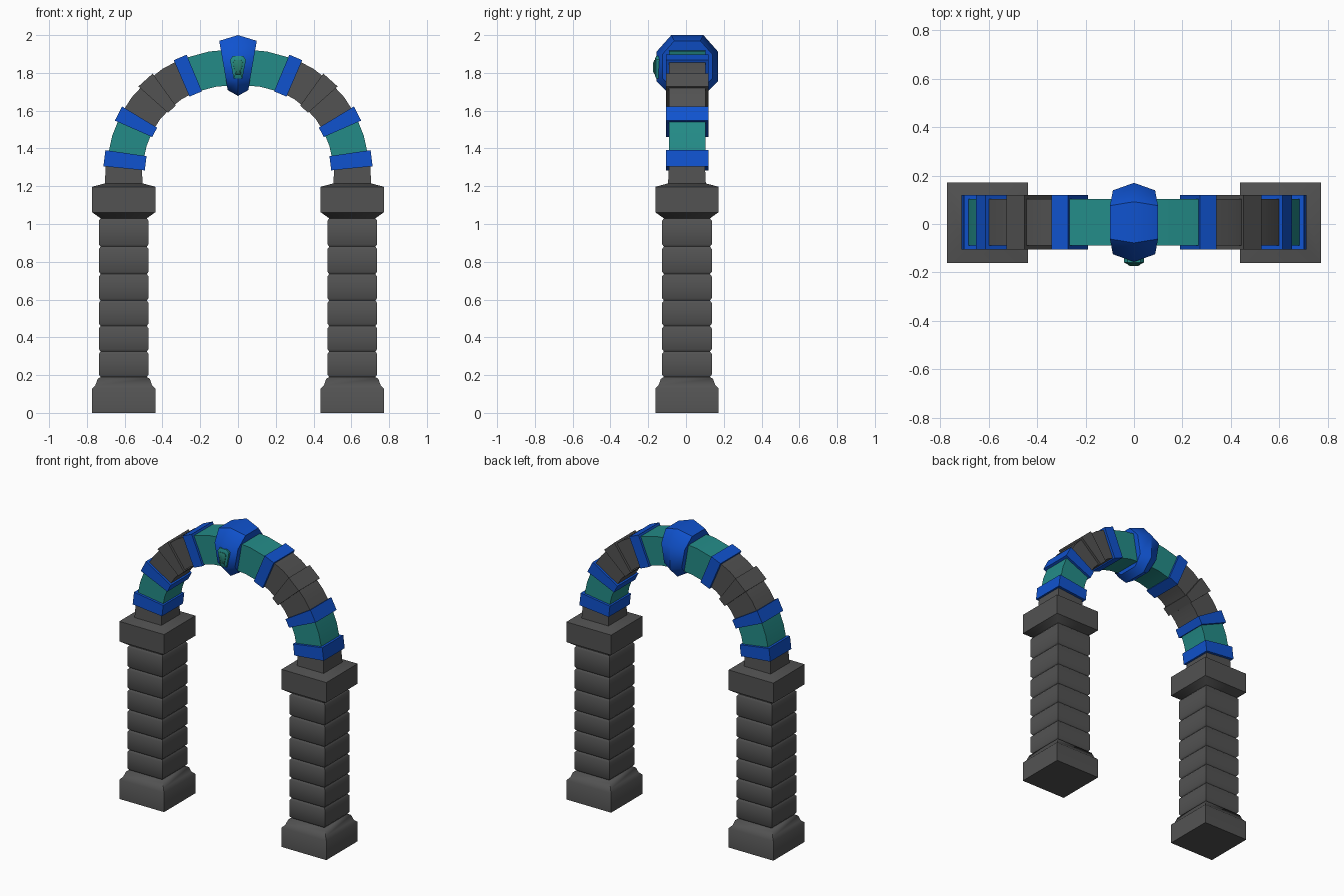
import bpy, bmesh, math
from mathutils import Vector

cube = bpy.data.objects.get("Cube")
if cube:
    bpy.data.objects.remove(cube, do_unlink=True)


def material(name, rgb):
    m = bpy.data.materials.new(name)
    m.use_nodes = True
    col = (*rgb, 1)
    m.diffuse_color = col
    m.node_tree.nodes["Principled BSDF"].inputs["Base Color"].default_value = col
    return m


STONE = material("dark stone", (0.085, 0.085, 0.085))
BLUE = material("blue", (0.005, 0.085, 0.62))
TEAL = material("teal", (0.017, 0.26, 0.245))
GEM = material("gem green", (0.02, 0.21, 0.16))


def loft(name, rings, mat, angle=30):
    """Skin a list of closed rings and cap both ends."""
    bm = bmesh.new()
    loops = [[bm.verts.new(p) for p in ring] for ring in rings]
    n = len(loops[0])
    for a, b in zip(loops, loops[1:]):
        for i in range(n):
            j = (i + 1) % n
            bm.faces.new((a[i], a[j], b[j], b[i]))
    bm.faces.new(loops[0])
    bm.faces.new(loops[-1])
    bmesh.ops.recalc_face_normals(bm, faces=bm.faces)
    mesh = bpy.data.meshes.new(name)
    bm.to_mesh(mesh)
    bm.free()
    mesh.materials.append(mat)
    obj = bpy.data.objects.new(name, mesh)
    bpy.context.collection.objects.link(obj)
    bpy.ops.object.select_all(action='DESELECT')
    obj.select_set(True)
    bpy.context.view_layer.objects.active = obj
    bpy.ops.object.shade_smooth_by_angle(angle=math.radians(angle))
    return obj


def square(x, z, h, y=0.005):
    return [(x + a * h, y + b * h, z) for a, b in ((-1, -1), (1, -1), (1, 1), (-1, 1))]


def arch_ring(side, station, thick, depth, y, shift_out=0, shift_in=0):
    """Rectangle across the arch at a station, optionally shifted along it."""
    x, z, deg = station
    a = math.radians(deg)
    out, along = Vector((math.cos(a), 0, math.sin(a))), Vector((-math.sin(a), 0, math.cos(a)))
    mid = Vector((x, y, z))
    ring = []
    for r, d in ((-1, -1), (1, -1), (1, 1), (-1, 1)):
        p = mid + out * r * thick + along * (shift_out if r > 0 else shift_in)
        ring.append((side * p.x, p.y + d * depth, p.z))
    return ring


# Pillar profile: (half width, height)
profile = [(0.167, 0), (0.167, 0.13), (0.15, 0.147), (0.138, 0.18), (0.122, 0.19)]
joints = [0.19, 0.325, 0.46, 0.595, 0.735, 0.88, 1.03]
for z0, z1 in zip(joints, joints[1:]):
    profile += [(0.132, z0 + 0.013), (0.132, z1 - 0.013), (0.122, z1)]
profile += [(0.132, 1.037), (0.167, 1.062), (0.167, 1.197), (0.1, 1.215), (0.094, 1.33)]

# Arch centre line: (x, z, direction of the outward normal in degrees)
path = [(0.598, 1.335, 7), (0.575, 1.44, 17), (0.537, 1.535, 27.5), (0.487, 1.613, 38),
        (0.42, 1.685, 48), (0.348, 1.742, 58), (0.265, 1.785, 67), (0.135, 1.82, 79), (0, 1.832, 90)]
sections = [("lower_arch", 0, 3, TEAL), ("middle_arch", 2, 7, STONE), ("upper_arch", 6, 9, TEAL)]
# Bands: name, station, half thickness, outer and inner half width, material
bands = [("lower_band", 0, 0.11, 0.043, 0.038, BLUE), ("shoulder_band", 2, 0.108, 0.042, 0.028, BLUE),
         ("stone_band", 4, 0.104, 0.051, 0.028, STONE), ("upper_band", 6, 0.105, 0.037, 0.036, BLUE)]

for side, label in ((1, "left_"), (-1, "right_")):
    loft(label + "pillar", [square(side * 0.605, z, h) for h, z in profile], STONE, 50)
    for name, a, b, mat in sections:
        loft(label + name, [arch_ring(side, s, 0.095, 0.096, 0.007) for s in path[a:b]], mat, 15)
    for name, i, thick, w_out, w_in, mat in bands:
        rings = [arch_ring(side, path[i], thick, 0.112, 0.007, k * w_out, k * w_in) for k in (-1, 1)]
        loft(label + name, rings, mat)

# Keystone: octagonal drum with a raised middle, narrowing downwards
octagon = [(0.085, 0.16), (0.163, 0.072), (0.163, -0.085), (0.085, -0.162),
           (-0.085, -0.162), (-0.163, -0.085), (-0.163, 0.072), (-0.085, 0.16)]
rings = []
for k in (-1, 0, 1):
    scale = 0.81 if k else 1
    rings.append([(k * (0.077 + 0.14 * dz), 0.007 + dy * scale, 1.84 + dz * scale) for dy, dz in octagon])
loft("keystone", rings, BLUE, 42)

# Shield gem on the keystone front, with a raised inner facet
shield = [(-0.027, 0.06), (0.027, 0.06), (0.042, 0.04), (0.023, -0.06), (-0.023, -0.06), (-0.042, 0.04)]


def shield_ring(scale, y):
    return [(x * scale, y, 1.83 + z * scale) for x, z in shield]


loft("gem_setting", [shield_ring(1, -0.12), shield_ring(1, -0.158), shield_ring(0.72, -0.165)], TEAL)
loft("gem", [shield_ring(0.66, -0.15), shield_ring(0.62, -0.168), shield_ring(0.4, -0.174)], GEM)
